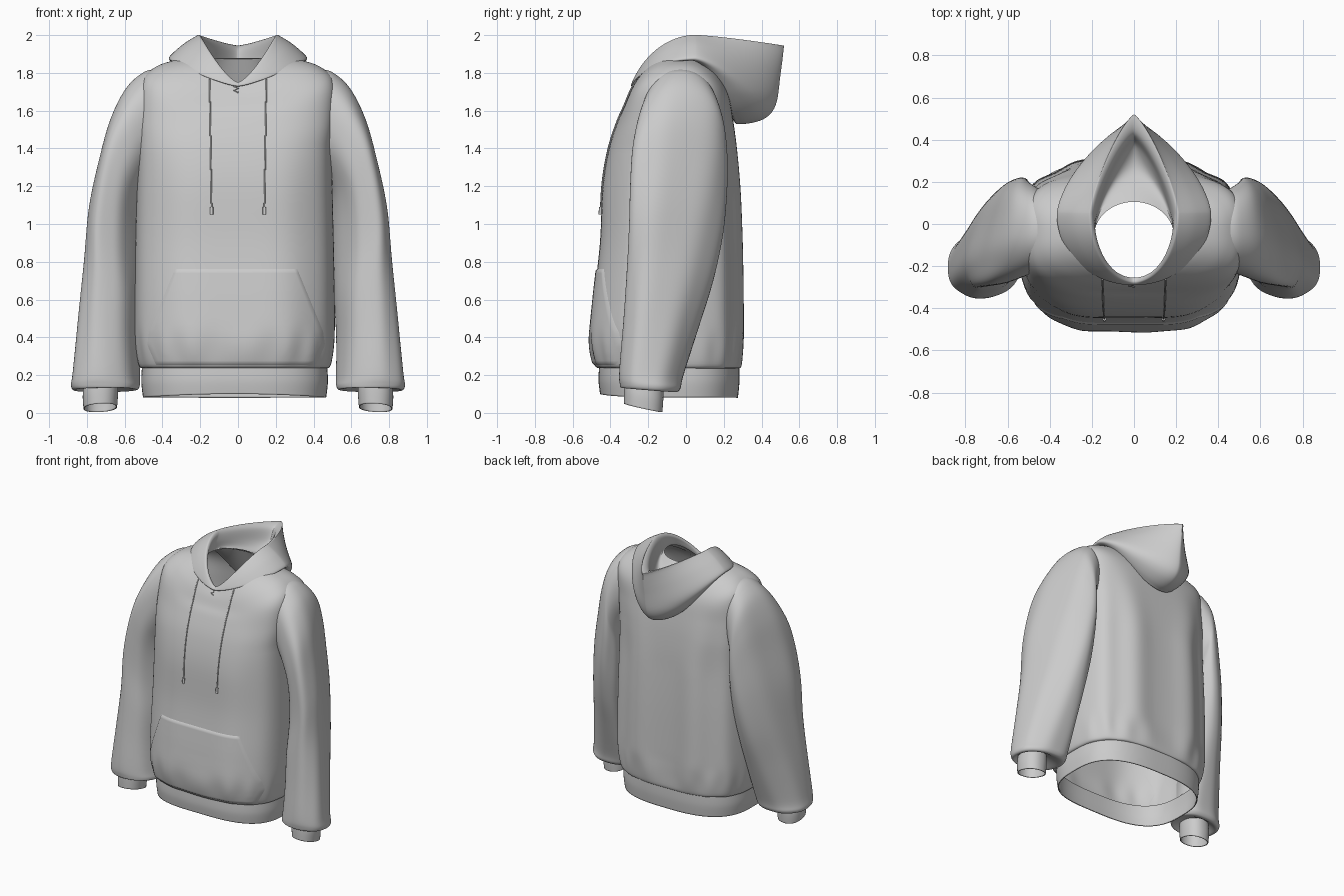
import bpy, bmesh, math
from mathutils import Vector
from mathutils.bvhtree import BVHTree

if "Cube" in bpy.data.objects:
    bpy.data.objects.remove(bpy.data.objects["Cube"])


def spline(rows, steps):
    """Catmull-Rom interpolation through rows of ring parameters."""
    out = []
    for i in range(len(rows) - 1):
        p0, p1 = rows[max(i - 1, 0)], rows[i]
        p2, p3 = rows[i + 1], rows[min(i + 2, len(rows) - 1)]
        for k in range(steps):
            t = k / steps
            out.append([0.5 * (2 * b + (c - a) * t + (2 * a - 5 * b + 4 * c - d) * t * t
                               + (3 * b - a - 3 * c + d) * t ** 3)
                        for a, b, c, d in zip(p0, p1, p2, p3)])
    return out + [list(rows[-1])]


def finish(name, bm, thick=0.0, mirror=False):
    bmesh.ops.recalc_face_normals(bm, faces=bm.faces)
    me = bpy.data.meshes.new(name)
    bm.to_mesh(me)
    bm.free()
    ob = bpy.data.objects.new(name, me)
    bpy.context.collection.objects.link(ob)
    me.polygons.foreach_set("use_smooth", [True] * len(me.polygons))
    if thick:
        mod = ob.modifiers.new("cloth", 'SOLIDIFY')
        mod.thickness, mod.offset = thick, -1
    if mirror:
        ob.modifiers.new("mirror", 'MIRROR')
    return ob


def loft(name, rows, point, steps=6, seg=128, **kw):
    bm = bmesh.new()
    rings = [[bm.verts.new(point(r, 2 * math.pi * i / seg)) for i in range(seg)]
             for r in spline(rows, steps)]
    for a, b in zip(rings, rings[1:]):
        for i in range(seg):
            j = (i + 1) % seg
            bm.faces.new((a[i], a[j], b[j], b[i]))
    return finish(name, bm, **kw)


def power(v, e):
    return math.copysign(abs(v) ** e, v)


def clamp(v):
    return max(0.0, min(1.0, v))


def ring(r, t):
    """Superellipse: half width, y side/front/back, z front/side/back, front/back exponent."""
    a, yc, yf, yb, zf, zs, zb, nf, nb = r
    c, s = math.cos(t), math.sin(t)
    n, ye, ze = (nf, yf, zf) if s < 0 else (nb, yb, zb)
    w = 1 - abs(c) ** 1.4 if s < 0 else s * s       # front dips in a V
    z = zs + (ze - zs) * w
    return Vector((a * power(c, 2 / n) - 0.018 * clamp((1.7 - z) / 0.3),
                   yc + (ye - yc) * abs(s) ** (2 / n), z))


def body_point(r, t):
    # gathers above the hem, long drape folds down the back and front
    p = ring(r, t)
    s = math.sin(t)
    d = 0.012 * math.exp(-((p.z - 0.33) / 0.10) ** 2) * math.cos(17 * t + 0.6)
    fade = clamp((p.z - 0.25) / 0.2) * clamp((1.65 - p.z) / 0.5)
    d += fade * (0.03 * max(0, s) * math.cos(10 * t)
                 - 0.012 * max(0, -s) * math.cos(8 * t))
    return Vector((p.x * (1 + 0.4 * d), r[1] + (p.y - r[1]) * (1 + d), p.z))


def level(z, a, yf, yb, nf=2.8, nb=2.9):
    return (a, -0.09, yf, yb, z, z, z, nf, nb)


# body
body = loft("body", [
    level(0.235, 0.487, -0.455, 0.28),
    level(0.26, 0.510, -0.485, 0.295),
    level(0.40, 0.528, -0.508, 0.305),
    level(0.60, 0.530, -0.493, 0.305),
    level(0.90, 0.525, -0.460, 0.30),
    level(1.20, 0.518, -0.445, 0.288),
    level(1.40, 0.515, -0.410, 0.272, 3, 3.2),
    level(1.55, 0.52, -0.360, 0.252, 3.2, 3.4),
    (0.515, -0.05, -0.325, 0.23, 1.62, 1.74, 1.67, 3.2, 3.4),
    (0.45, -0.04, -0.30, 0.195, 1.68, 1.823, 1.76, 2.8, 2.8),
    (0.34, -0.05, -0.28, 0.15, 1.715, 1.866, 1.83, 2.3, 2.3),
    (0.20, -0.06, -0.262, 0.11, 1.74, 1.885, 1.87, 2, 2)],
    body_point)

# hem_band
loft("hem_band", [
    (0.485, -0.09, -0.455, 0.275, 0.10, 0.082, 0.08, 2.8, 2.8),
    (0.494, -0.09, -0.463, 0.283, 0.17, 0.165, 0.165, 2.8, 2.8),
    (0.490, -0.09, -0.460, 0.283, 0.25, 0.25, 0.25, 2.8, 2.8)],
    ring, thick=0.008)

# hood: from neckline out under the bag, up to the rim, and back inside
loft("hood", [
    (0.20, -0.06, -0.262, 0.11, 1.74, 1.885, 1.87, 2, 2),
    (0.30, 0.00, -0.275, 0.24, 1.73, 1.878, 1.57, 2, 2),
    (0.34, 0.02, -0.285, 0.29, 1.728, 1.866, 1.53, 2, 1.9),
    (0.365, 0.04, -0.290, 0.41, 1.732, 1.872, 1.555, 2, 1.65),
    (0.355, 0.05, -0.290, 0.475, 1.738, 1.895, 1.63, 2, 1.5),
    (0.29, 0.05, -0.285, 0.50, 1.745, 1.952, 1.79, 2, 1.4),
    (0.225, 0.05, -0.278, 0.516, 1.75, 1.993, 1.92, 2, 1.3),
    (0.205, 0.05, -0.270, 0.512, 1.75, 2.00, 1.945, 2, 1.3),
    (0.190, 0.04, -0.260, 0.43, 1.745, 1.98, 1.925, 2, 1.3),
    (0.185, 0.00, -0.255, 0.37, 1.74, 1.94, 1.83, 2, 1.4),
    (0.185, -0.03, -0.255, 0.25, 1.735, 1.90, 1.80, 2, 1.7),
    (0.19, -0.06, -0.255, 0.105, 1.73, 1.88, 1.88, 2, 2)],
    ring)


def sleeve_point(r, t):
    """Ring between an outer and an inner point (x, z), y front/back, tilt, fold depth."""
    xo, zo, xi, zi, yf, yb, tilt, fold = r
    c, s = power(math.cos(t), 0.9), power(math.sin(t), 0.9)
    d = 1 + fold * (math.sin(3 * t + 5 * zi) + 0.6 * math.sin(7 * t - 3 * zi))
    m = (1 + c * d) / 2
    y = (yb - yf) / 2 * s * d
    skew = 11 * fold * y                            # back of the arm turns inward
    return Vector((xi + (xo - xi) * m - skew, (yf + yb) / 2 + y,
                   zi + (zo - zi) * m + tilt * y))


# sleeve: blends out of the shoulder, gathered and tucked in at the wrist
loft("sleeve", [
    (0.43, 1.82, 0.455, 1.29, -0.22, 0.16, 0, 0),
    (0.50, 1.803, 0.48, 1.24, -0.24, 0.185, 0, 0.004),
    (0.59, 1.72, 0.495, 1.18, -0.265, 0.21, 0, 0.010),
    (0.66, 1.57, 0.50, 1.10, -0.285, 0.22, 0, 0.02),
    (0.71, 1.37, 0.505, 0.98, -0.295, 0.215, 0, 0.025),
    (0.765, 1.10, 0.51, 0.80, -0.305, 0.19, 0, 0.025),
    (0.80, 0.80, 0.515, 0.61, -0.32, 0.14, 0, 0.02),
    (0.835, 0.50, 0.525, 0.40, -0.335, 0.065, 0, 0.02),
    (0.87, 0.22, 0.525, 0.20, -0.35, -0.01, -0.06, 0.018),
    (0.882, 0.14, 0.525, 0.14, -0.348, -0.028, -0.08, 0.012),
    (0.86, 0.12, 0.55, 0.125, -0.34, -0.06, -0.08, 0.008),
    (0.815, 0.155, 0.635, 0.16, -0.325, -0.12, -0.08, 0)],
    sleeve_point, seg=96, mirror=True)

# cuff
loft("cuff", [
    (0.815, 0.165, 0.635, 0.17, -0.325, -0.12, -0.1, 0),
    (0.822, 0.09, 0.635, 0.10, -0.328, -0.12, -0.2, 0),
    (0.818, 0.022, 0.640, 0.032, -0.328, -0.125, -0.22, 0)],
    sleeve_point, seg=48, thick=0.006, mirror=True)

# armholes: open the body where the sleeves join
bm = bmesh.new()
bm.from_mesh(body.data)
tree = BVHTree.FromBMesh(bm)
hole = []
for f in bm.faces:
    p = f.calc_center_median()
    if abs(p.x) > 0.46 and ((p.y + 0.03) / 0.17) ** 2 + ((p.z - 1.51) / 0.23) ** 2 < 1:
        hole.append(f)
bmesh.ops.delete(bm, geom=hole, context='FACES')
bm.to_mesh(body.data)
bm.free()


def on_front(x, z, off):
    hit = tree.ray_cast(Vector((x, -2, z)), Vector((0, 1, 0)))[0]
    return Vector((x, (hit.y if hit and hit.y < -0.1 else -0.27) - off, z))


# pocket draped on the front, its border pressed into the body
outline = [(0.25, 0.425), (0.36, 0.475), (0.43, 0.465), (0.765, 0.325)]
bm = bmesh.new()
grid = []
for k in range(41):
    z = 0.25 + 0.515 * k / 40
    for (z0, w0), (z1, w1) in zip(outline, outline[1:]):
        if z <= z1 + 1e-6:
            w = w0 + (w1 - w0) * (z - z0) / (z1 - z0)
            break
    grid.append([bm.verts.new(on_front(w * (i / 32 - 1) - 0.01, z,
                                       -0.003 if k in (0, 40) or i in (0, 64) else 0.008))
                 for i in range(65)])
for a, b in zip(grid, grid[1:]):
    for i in range(64):
        bm.faces.new((a[i], a[i + 1], b[i + 1], b[i]))
finish("front_pocket", bm)


def cord(name, pts, radius):
    cu = bpy.data.curves.new(name, 'CURVE')
    cu.dimensions, cu.bevel_depth, cu.bevel_resolution = '3D', radius, 2
    cu.use_fill_caps = True
    sp = cu.splines.new('POLY')
    sp.points.add(len(pts) - 1)
    for q, p in zip(sp.points, pts):
        q.co = (*p, 1)
    ob = bpy.data.objects.new(name, cu)
    bpy.context.collection.objects.link(ob)


# drawstrings with end tips
for side, label in ((-1, "left"), (1, "right")):
    pts = [on_front(side * (0.15 - 0.010 * i / 20), 1.765 - 0.675 * i / 20, 0.004)
           for i in range(21)]
    cord("drawstring_" + label, pts, 0.004)
    end = pts[-1]
    cord("drawstring_tip_" + label, [end, end - Vector((0, 0.004, 0.04))], 0.009)

# neck_stitch: small zigzag at the base of the V
cord("neck_stitch", [on_front(0.012 * (-1) ** i - 0.01, 1.74 - 0.011 * i, 0.008)
                     for i in range(5)], 0.004)
